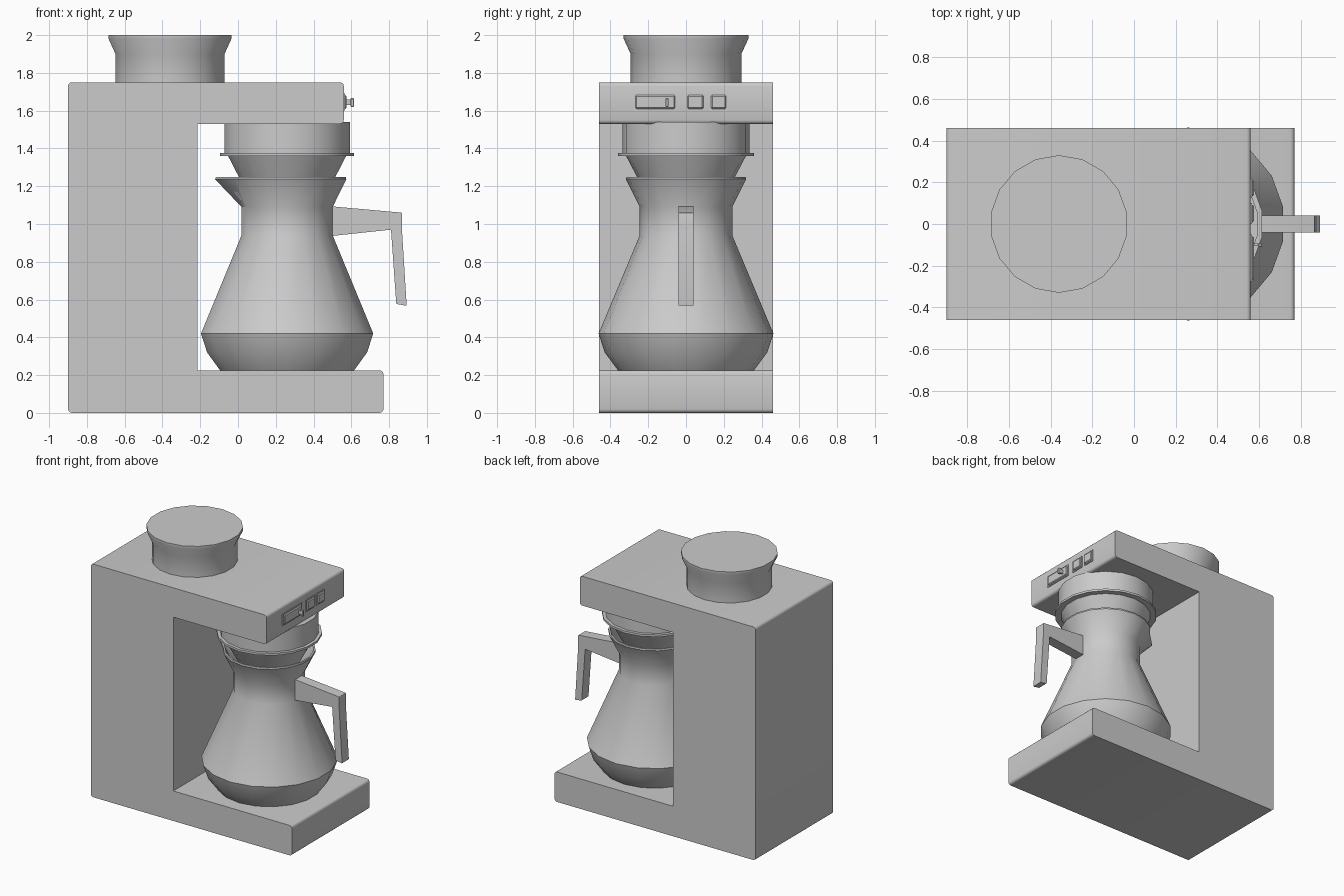
import bpy, bmesh, math

if "Cube" in bpy.data.objects:
    bpy.data.objects.remove(bpy.data.objects["Cube"])

SIDES = 18


def finish(name, bm, angle=35):
    bmesh.ops.recalc_face_normals(bm, faces=bm.faces)
    me = bpy.data.meshes.new(name)
    bm.to_mesh(me)
    bm.free()
    ob = bpy.data.objects.new(name, me)
    bpy.context.collection.objects.link(ob)
    bpy.ops.object.select_all(action='DESELECT')
    ob.select_set(True)
    bpy.context.view_layer.objects.active = ob
    bpy.ops.object.shade_smooth_by_angle(angle=math.radians(angle))
    return ob


def lathe(name, cx, profile, cap_bottom=True, cap_top=True, spout=None):
    """Revolve (radius, z) pairs about a vertical axis; spout maps ring index to push in -x."""
    bm = bmesh.new()
    rings = []
    for i, (r, z) in enumerate(profile):
        ring = []
        for k in range(SIDES):
            a = math.radians(10) + 2 * math.pi * k / SIDES
            push = spout.get(i, 0) if spout and math.cos(a) < -0.95 else 0
            ring.append(bm.verts.new((cx + r * math.cos(a) - push, r * math.sin(a), z)))
        rings.append(ring)
    for a, b in zip(rings, rings[1:]):
        for k in range(SIDES):
            n = (k + 1) % SIDES
            bm.faces.new((a[k], a[n], b[n], b[k]))
    if cap_bottom:
        bm.faces.new(rings[0])
    if cap_top:
        bm.faces.new(rings[-1])
    return finish(name, bm)


def extrude_xz(name, pts, half, bevel=0.0, skip=()):
    """Extrude an xz outline along y, rounding the profile corners."""
    bm = bmesh.new()
    front = [bm.verts.new((x, -half, z)) for x, z in pts]
    back = [bm.verts.new((x, half, z)) for x, z in pts]
    bm.faces.new(front)
    bm.faces.new(back)
    corners = []
    for k in range(len(pts)):
        n = (k + 1) % len(pts)
        bm.faces.new((front[k], front[n], back[n], back[k]))
        if k not in skip:
            corners.append(bm.edges.get((front[k], back[k])))
    if bevel:
        bmesh.ops.bevel(bm, geom=corners, offset=bevel, segments=3, profile=0.5, affect='EDGES')
    return finish(name, bm)


def box(name, lo, hi, bevel=0.0):
    bm = bmesh.new()
    bmesh.ops.create_cube(bm, size=1)
    for v in bm.verts:
        v.co = [l + (h - l) * (c + 0.5) for l, h, c in zip(lo, hi, v.co)]
    if bevel:
        bmesh.ops.bevel(bm, geom=bm.edges[:], offset=bevel, segments=1, affect='EDGES')
    return finish(name, bm)


# C-shaped housing: base, column and overhanging head
extrude_xz("housing", [(-0.9, 0), (0.77, 0), (0.77, 0.225), (-0.215, 0.225),
                       (-0.215, 1.53), (0.56, 1.53), (0.56, 1.75), (-0.9, 1.75)],
           0.46, bevel=0.02, skip=(3, 4))

# Flared tank lid
lathe("tank_lid", -0.36, [(0.293, 1.74), (0.293, 1.90), (0.33, 1.98), (0.33, 2.0)])

# Carafe with pouring spout, open at the rim
lathe("carafe", 0.26, [(0.36, 0.225), (0.43, 0.32), (0.463, 0.42), (0.245, 0.94),
                       (0.245, 1.09), (0.318, 1.237), (0.316, 1.248),
                       (0.304, 1.248), (0.232, 1.09), (0.232, 0.94)],
      cap_top=True, spout={5: 0.068, 6: 0.066, 7: 0.064})

# Carafe handle
extrude_xz("carafe_handle", [(0.47, 1.10), (0.50, 1.093), (0.868, 1.06), (0.868, 0.97),
                             (0.893, 0.567), (0.838, 0.577), (0.81, 0.97),
                             (0.50, 0.937), (0.47, 0.94)], 0.04, bevel=0.004)

# Filter holder: funnel, flange and drum
lathe("filter_funnel", 0.26, [(0.2, 1.14), (0.257, 1.245), (0.32, 1.365)])
lathe("filter_flange", 0.26, [(0.36, 1.36), (0.36, 1.376)])
lathe("filter_drum", 0.26, [(0.337, 1.37), (0.337, 1.54)])

# Control panel: framed switches on the head's end face
for name, y0, y1 in (("slider_plate", -0.275, -0.05),
                     ("button_left", 0.0, 0.1), ("button_right", 0.125, 0.22)):
    box(name + "_frame", (0.55, y0, 1.602), (0.566, y1, 1.69))
    box(name, (0.55, y0 + 0.008, 1.61), (0.575, y1 - 0.008, 1.682), bevel=0.006)

# Slider lever with a wider tip
box("slider_stem", (0.56, -0.106, 1.63), (0.6, -0.094, 1.658))
box("slider_tip", (0.595, -0.108, 1.62), (0.615, -0.092, 1.666), bevel=0.003)
